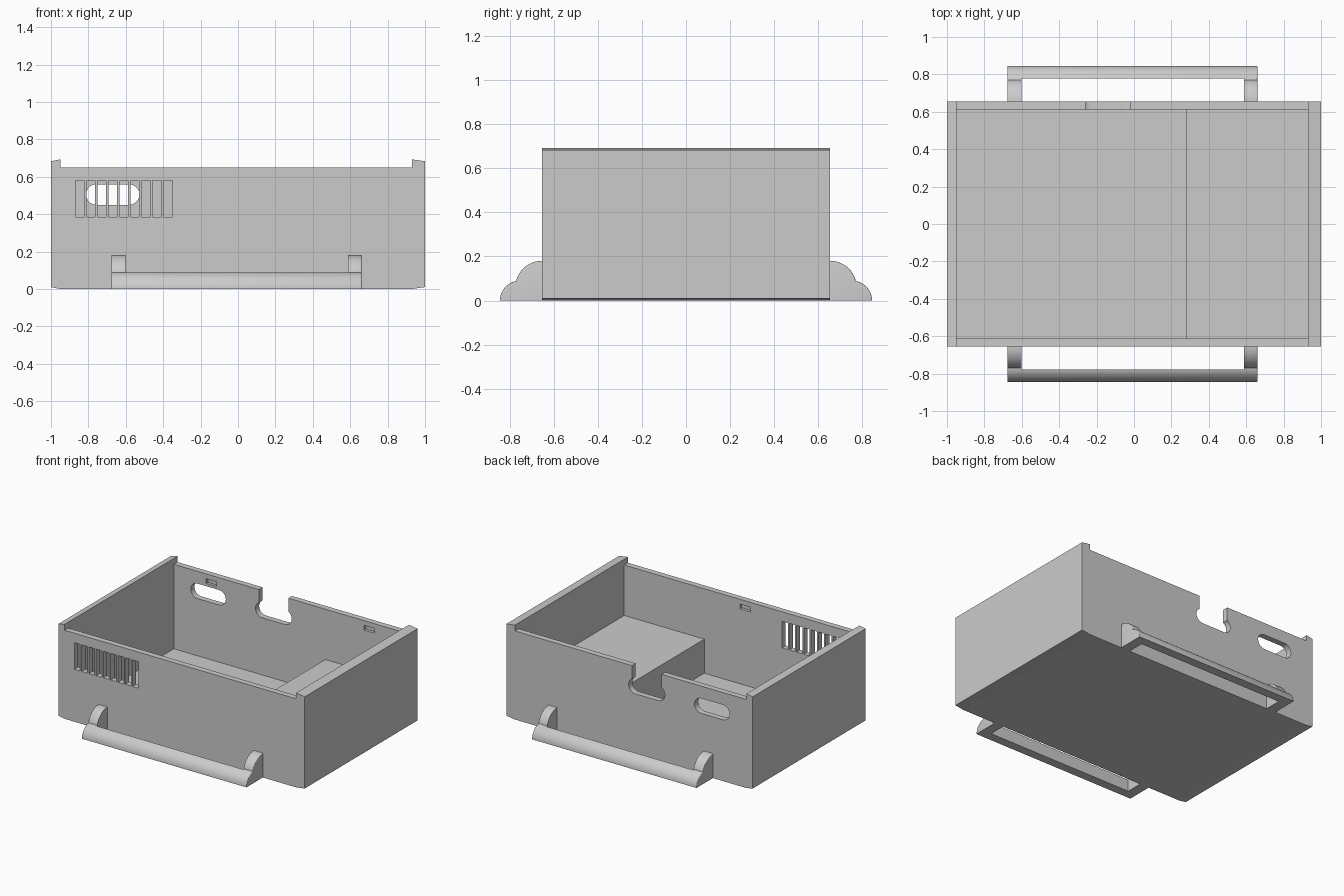
import bpy, bmesh, math
from mathutils import Vector

cube = bpy.data.objects.get("Cube")
if cube:
    bpy.data.objects.remove(cube, do_unlink=True)

grey = bpy.data.materials.new("light_grey")
grey.use_nodes = True
grey.diffuse_color = (0.6, 0.6, 0.6, 1)
grey.node_tree.nodes["Principled BSDF"].inputs["Base Color"].default_value = (0.6, 0.6, 0.6, 1)

# Overall box dimensions
DEPTH, INNER = 0.655, 0.612
LEFT_IN, RIGHT_IN = 0.93, -0.95
RIM, TOP = 0.65, 0.693


def prism(name, profile, axis, start, end, round_ends=0):
    """Extrude a (y, z) profile along X or an (x, z) profile along Y."""
    def place(p, t):
        return Vector((t, p[0], p[1])) if axis == "X" else Vector((p[0], t, p[1]))
    bm = bmesh.new()
    a = [bm.verts.new(place(p, start)) for p in profile]
    b = [bm.verts.new(place(p, end)) for p in profile]
    bm.faces.new(a)
    bm.faces.new(b)
    for i in range(len(a)):
        j = (i + 1) % len(a)
        bm.faces.new((a[i], a[j], b[j], b[i]))
    bmesh.ops.recalc_face_normals(bm, faces=bm.faces)
    if round_ends:
        rims = []
        for e in bm.edges:
            u, v = (w.co for w in e.verts)
            mid = (u + v) / 2
            if abs(u.x - v.x) < 0.01 and mid.z > 0.001 and abs(mid.y) > DEPTH + 0.001:
                rims.append(e)
        bmesh.ops.bevel(bm, geom=rims, offset=round_ends, segments=3,
                        affect="EDGES", profile=0.5, clamp_overlap=True)
    mesh = bpy.data.meshes.new(name)
    bm.to_mesh(mesh)
    bm.free()
    mesh.materials.append(grey)
    obj = bpy.data.objects.new(name, mesh)
    bpy.context.collection.objects.link(obj)
    return obj


def rect(a0, a1, z0, z1):
    return [(a0, z0), (a1, z0), (a1, z1), (a0, z1)]


def box(name, x0, x1, y0, y1, z0, z1):
    return prism(name, rect(x0, x1, z0, z1), "Y", y0, y1)


def stadium(cx, cz, width, height, steps=10):
    r = height / 2
    pts = []
    for side, turn in ((1, -0.5), (-1, 0.5)):
        for i in range(steps + 1):
            t = math.pi * (turn + i / steps)
            pts.append((cx + side * (width / 2 - r) + r * math.cos(t), cz + r * math.sin(t)))
    return pts


def cut(target, cutter):
    mod = target.modifiers.new("cut", "BOOLEAN")
    mod.operation, mod.solver, mod.object = "DIFFERENCE", "EXACT", cutter
    cutter.hide_render = True
    bpy.ops.object.select_all(action="DESELECT")
    bpy.context.view_layer.objects.active = target
    target.select_set(True)
    bpy.ops.object.modifier_apply(modifier=mod.name)
    bpy.data.objects.remove(cutter, do_unlink=True)


# Floor and raised inner platform
box("floor", RIGHT_IN, LEFT_IN, -INNER, INNER, 0, 0.03)
box("raised_platform", 0.28, LEFT_IN, -INNER, INNER, 0.03, 0.28)

# Side walls, slightly sloped at top and bottom
for name, inner, outer in (("left_wall", LEFT_IN, 1), ("right_wall", RIGHT_IN, -1)):
    profile = [(inner, 0), (outer, 0.01), (outer, TOP - 0.01), (inner, TOP)]
    prism(name, profile, "Y", -DEPTH, DEPTH)

# Front wall with vent slots and an inner latch pocket
front = box("front_wall", RIGHT_IN, LEFT_IN, -DEPTH, -INNER, 0, RIM)
for i in range(9):
    x = -0.87 + i * 0.059
    cut(front, box("vent_cutter", x, x + 0.047, -0.8, -0.5, 0.385, 0.58))
cut(front, box("latch_cutter", -0.095, -0.01, -INNER - 0.02, -0.5, 0.58, 0.615))

# Back wall with a cable notch, an oval opening and two latch pockets
back = box("back_wall", RIGHT_IN, LEFT_IN, INNER, DEPTH, 0, RIM)
cut(back, prism("oval_cutter", stadium(-0.67, 0.505, 0.285, 0.11), "Y", 0.5, 0.8))
cut(back, prism("notch_oval_cutter", stadium(-0.14, 0.505, 0.295, 0.11), "Y", 0.5, 0.8))
cut(back, box("notch_cutter", -0.26, -0.02, 0.5, 0.8, 0.5, 0.8))
for x in (-0.645, 0.637):
    cut(back, box("latch_cutter", x - 0.042, x + 0.042, 0.5, INNER + 0.02, 0.58, 0.615))

# Handles: two stacked round lobes, hollowed between the arms
lobes = [(DEPTH, 0)]
for i in range(13):
    t = math.radians(80 * i / 12)
    lobes.append((0.755 + 0.09 * math.cos(t), 0.09 * math.sin(t)))
for i in range(13):
    t = math.radians(16 + 74 * i / 12)
    lobes.append((DEPTH + 0.12 * math.cos(t), 0.06 + 0.12 * math.sin(t)))
for name, s in (("front_handle", -1), ("back_handle", 1)):
    handle = prism(name, [(s * y, z) for y, z in lobes], "X", -0.677, 0.66, 0.022)
    y0, y1 = sorted((s * 0.5, s * 0.778))
    cut(handle, box("handle_cutter", -0.602, 0.587, y0, y1, -0.2, 0.4))
    bpy.ops.object.select_all(action="DESELECT")
    handle.select_set(True)
    bpy.context.view_layer.objects.active = handle
    bpy.ops.object.shade_smooth_by_angle(angle=math.radians(35))
